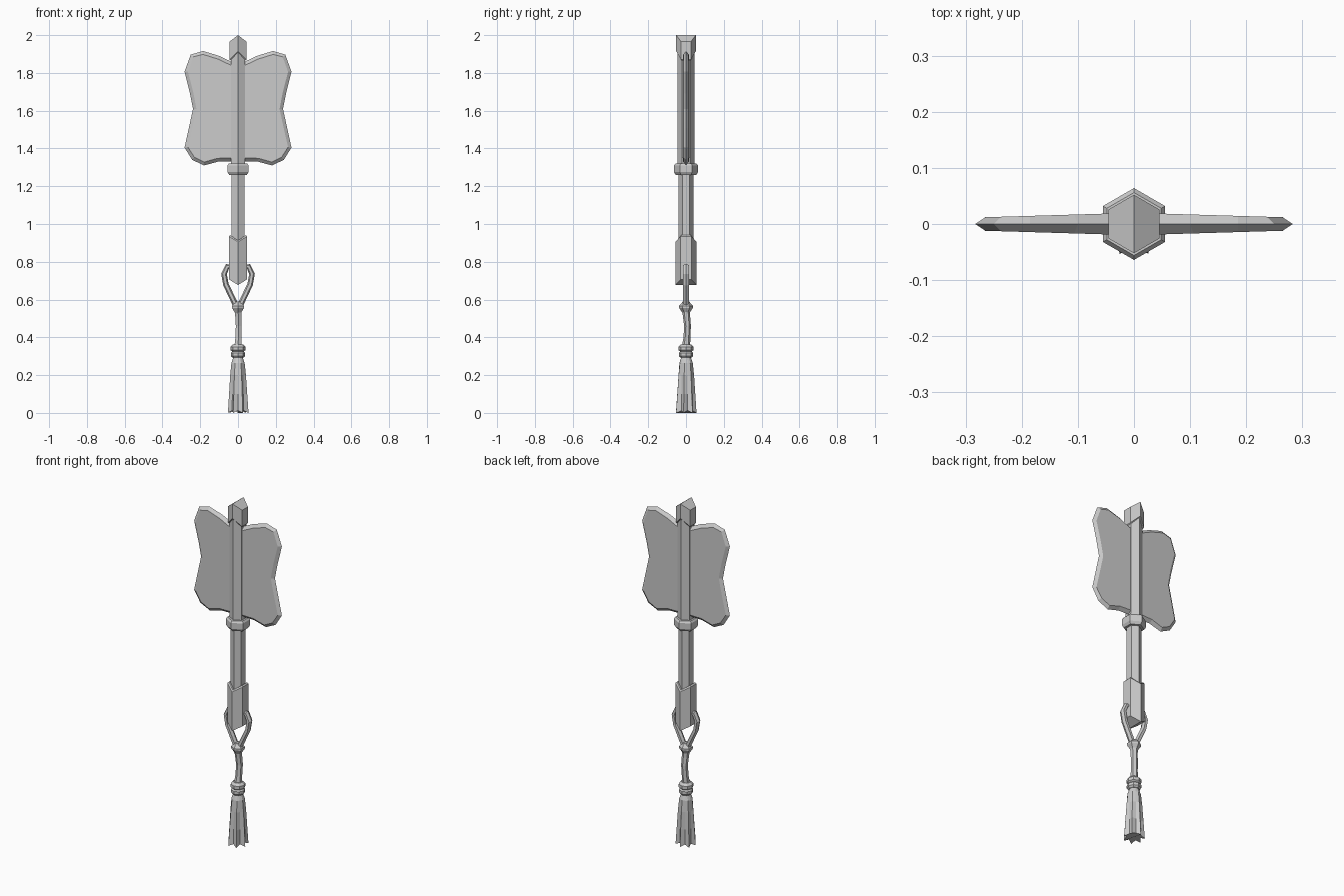
import bpy, bmesh, math, random
from mathutils import Vector

random.seed(4)
cube = bpy.data.objects.get("Cube")
if cube:
    bpy.data.objects.remove(cube, do_unlink=True)

grey = bpy.data.materials.new("plain grey")
grey.use_nodes = True
COLOUR = (0.6, 0.6, 0.6, 1)
grey.diffuse_color = COLOUR
grey.node_tree.nodes["Principled BSDF"].inputs["Base Color"].default_value = COLOUR


def finish(name, bm):
    bmesh.ops.recalc_face_normals(bm, faces=bm.faces[:])
    mesh = bpy.data.meshes.new(name)
    bm.to_mesh(mesh)
    bm.free()
    mesh.materials.append(grey)
    obj = bpy.data.objects.new(name, mesh)
    bpy.context.collection.objects.link(obj)
    return obj


def bridge(bm, a, b):
    n = len(a)
    for i in range(n):
        j = (i + 1) % n
        bm.faces.new((a[i], a[j], b[j], b[i]))


def skin(name, rings):
    """Join rings of points; each end is closed by two halves, so it can fold."""
    bm = bmesh.new()
    loops = [[bm.verts.new(p) for p in ring] for ring in rings]
    for a, b in zip(loops, loops[1:]):
        bridge(bm, a, b)
    for loop in (loops[0], loops[-1]):
        h = len(loop) // 2
        bm.faces.new(loop[:h + 1])
        bm.faces.new(loop[h:] + loop[:1])
    return finish(name, bm)


def ring(z, r, side_lift=0, sides=6, cx=0, cy=0):
    """Horizontal ring with corners on the y axis; side_lift raises its x sides."""
    pts = []
    for i in range(sides):
        a = math.pi / 2 + math.tau * i / sides
        lift = side_lift * min(1, abs(math.cos(a)) / math.cos(math.pi / 6))
        pts.append(Vector((cx + r * math.cos(a), cy + r * math.sin(a), z + lift)))
    return pts


# Hexagonal handle, its collar and the folded end caps
skin("upper_shaft", [ring(1.29, 0.044), ring(1.93, 0.044)])
skin("lower_shaft", [ring(0.85, 0.039), ring(1.29, 0.039)])
skin("top_cap", [ring(1.91, 0.047, -0.045), ring(1.915, 0.052, -0.045),
                 ring(2.0, 0.052, -0.035)])
skin("collar", [ring(1.26, 0.054), ring(1.275, 0.064),
                ring(1.31, 0.064), ring(1.32, 0.056)])
skin("handle_ferrule", [ring(0.677, 0.056, 0.03), ring(0.905, 0.056, 0.03),
                        ring(0.912, 0.048, 0.03)])

# Fan panel with a scalloped outline, thinning outwards to a sharp rim
half = [(0.037, 1.86), (0.10, 1.89), (0.185, 1.916), (0.25, 1.897),
        (0.283, 1.807), (0.254, 1.69), (0.238, 1.61), (0.26, 1.51),
        (0.283, 1.405), (0.243, 1.34), (0.18, 1.31), (0.106, 1.33), (0.037, 1.332)]


def inset(points, d):
    out = []
    for i, p in enumerate(points):
        before = points[max(i - 1, 0)]
        after = points[min(i + 1, len(points) - 1)]
        t = (Vector(after) - Vector(before)).normalized()
        shift = Vector((t.y, -t.x)) * d
        if i in (0, len(points) - 1):
            shift.x = 0
        out.append(Vector(p) + shift)
    return out


for side, sign in (("left", 1), ("right", -1)):
    bm = bmesh.new()
    profile = [(0, half[0][1])] + half + [(0, half[-1][1])]
    inner = inset(profile, 0.018)
    rim = [bm.verts.new((sign * x, 0, z)) for x, z in profile]
    for face in (-1, 1):
        loop = [bm.verts.new((sign * p.x, face * (0.02 - 0.03 * p.x), p.y)) for p in inner]
        bm.faces.new(loop)
        for i in range(len(rim) - 1):
            bm.faces.new((rim[i], rim[i + 1], loop[i + 1], loop[i]))
    finish(side + "_fan_panel", bm)

# Hanging loop: a faceted cord swept along each side
path = [Vector(p) for p in ((0.025, 0.765), (0.056, 0.776), (0.074, 0.735),
                            (0.064, 0.68), (0.012, 0.57))]
for side, sign in (("left", 1), ("right", -1)):
    rings = []
    for i, p in enumerate(path):
        t = (path[min(i + 1, len(path) - 1)] - path[max(i - 1, 0)]).normalized()
        n = Vector((t.y, -t.x))
        loop = []
        for k in range(6):
            a = math.tau * k / 6
            q = p + n * 0.015 * math.cos(a)
            loop.append((sign * q.x, 0.018 * math.sin(a), q.y))
        rings.append(loop)
    skin(side + "_hanging_loop", rings)

# Knot, slightly bent cord and double bead
skin("cord_knot", [ring(0.53, 0.019), ring(0.556, 0.037), ring(0.567, 0.037),
                   ring(0.59, 0.016)])
skin("cord", [ring(0.35, 0.022), ring(0.40, 0.018, cx=0.002, cy=0.005),
              ring(0.46, 0.018, cx=0.004, cy=0.008),
              ring(0.51, 0.019, cx=0.002, cy=0.003), ring(0.55, 0.022)])
skin("tassel_bead", [ring(z, r, sides=8) for z, r in (
    (0.292, 0.03), (0.302, 0.038), (0.318, 0.038), (0.325, 0.031),
    (0.332, 0.039), (0.35, 0.039), (0.363, 0.026))])

# Tassel skirt: folds deepen towards the uneven hem
SIDES = 14
jitter = [random.uniform(-0.05, 0.05) for _ in range(SIDES)]
rings = []
for z, r, fold in ((0.0, 0.057, 0.3), (0.10, 0.05, 0.22), (0.2, 0.043, 0.12),
                   (0.265, 0.036, 0.04), (0.298, 0.024, 0)):
    loop = ring(z, r, sides=SIDES)
    for i, p in enumerate(loop):
        scale = 1 - fold * (i % 2) + jitter[i] * fold * 3
        p.x *= scale
        p.y *= scale
        if z == 0:
            p.z = 0.012 * (i % 2)
    rings.append(loop)
skin("tassel_skirt", rings)
